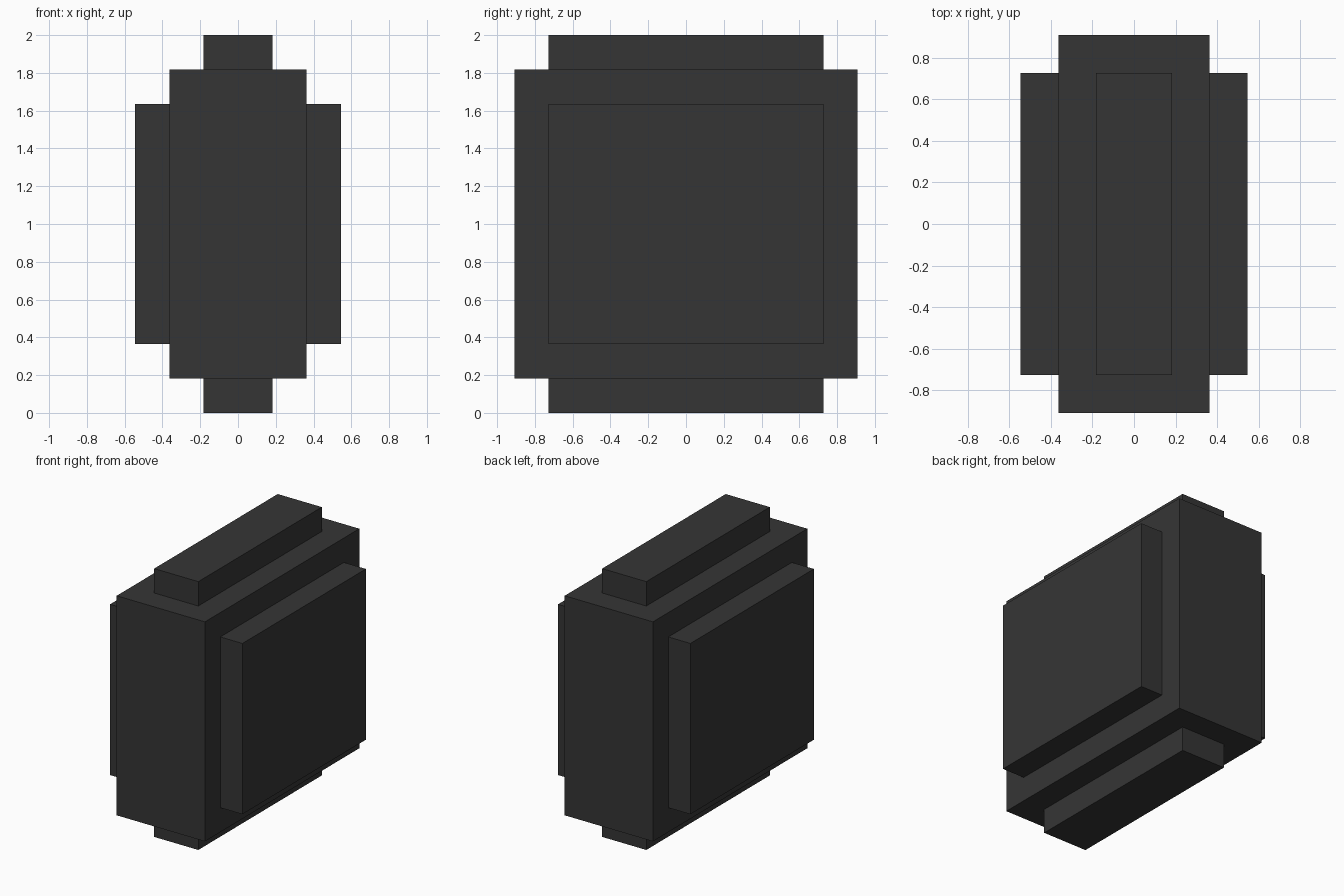
import bpy

cube = bpy.data.objects.get("Cube")
if cube:
    bpy.data.objects.remove(cube, do_unlink=True)

U = 2 / 11      # grid unit: the model is 11 units tall
EMBED = 0.1     # how far (in units) added blocks sink into the body

# Single dark grey material
mat = bpy.data.materials.new("charcoal")
mat.use_nodes = True
color = (0.036, 0.036, 0.036, 1)
mat.diffuse_color = color
mat.node_tree.nodes["Principled BSDF"].inputs["Base Color"].default_value = color


def box(name, low, high):
    """Flat-shaded box between two corners given in grid units."""
    center = [(a + b) / 2 * U for a, b in zip(low, high)]
    size = [(b - a) * U for a, b in zip(low, high)]
    bpy.ops.mesh.primitive_cube_add(size=1, location=center)
    obj = bpy.context.object
    obj.name = name
    obj.scale = size
    bpy.ops.object.transform_apply(location=False, rotation=False, scale=True)
    obj.data.materials.append(mat)
    return obj


# Main block
box("body", (-2, -5, 1), (2, 5, 10))

# Raised panels on the two broad sides
box("left_panel", (2 - EMBED, -4, 2), (3, 4, 9))
box("right_panel", (-3, -4, 2), (-2 + EMBED, 4, 9))

# Narrow ridges above and below
box("top_ridge", (-1, -4, 10 - EMBED), (1, 4, 11))
box("bottom_ridge", (-1, -4, 0), (1, 4, 1 + EMBED))
